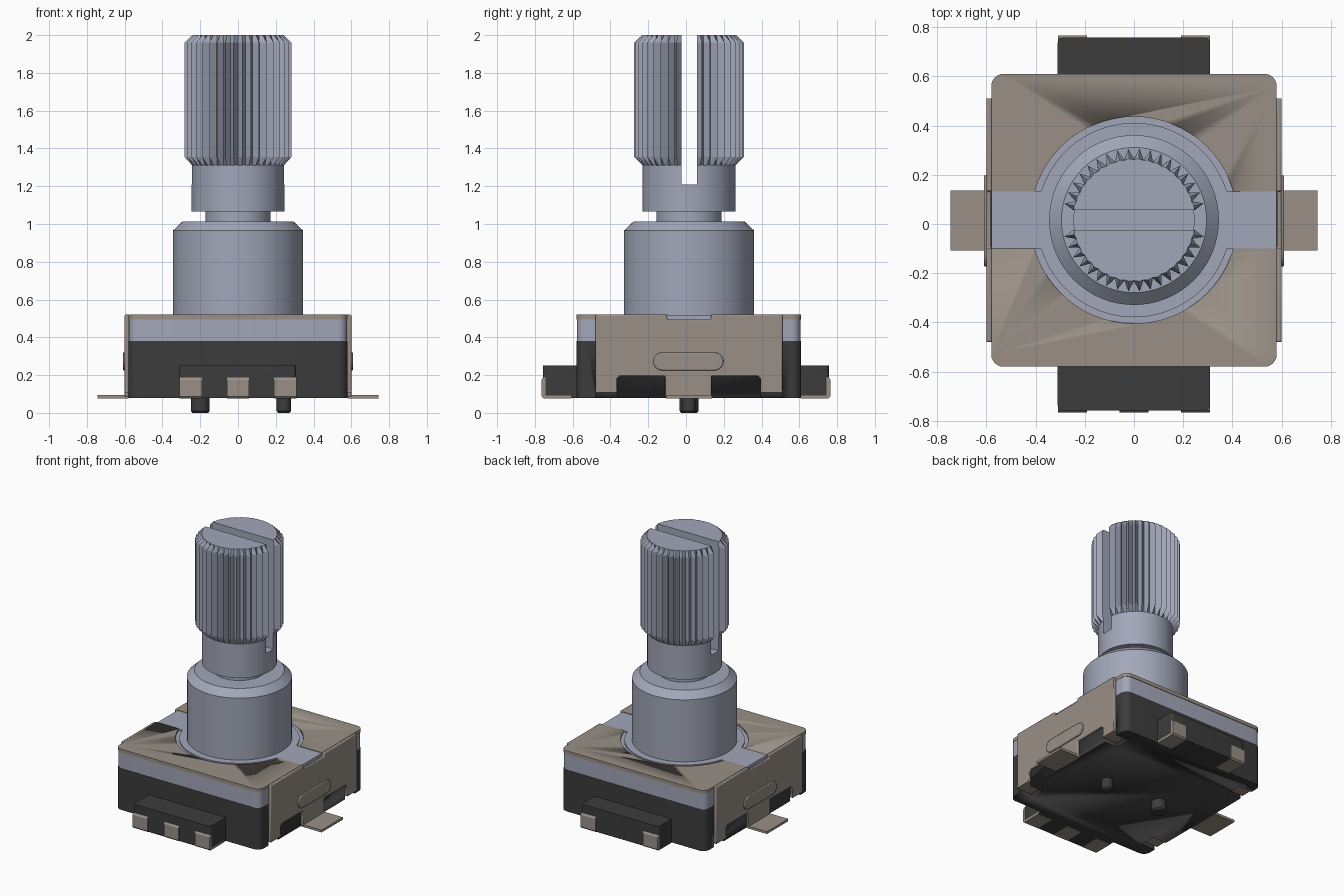
import bpy, bmesh
from math import cos, sin, pi, radians

CY = 0.016  # y of the shaft axis


def material(name, rgb):
    m = bpy.data.materials.new(name)
    m.use_nodes = True
    m.diffuse_color = (*rgb, 1)
    m.node_tree.nodes["Principled BSDF"].inputs["Base Color"].default_value = (*rgb, 1)
    return m


old = bpy.data.objects.get("Cube")
if old:
    bpy.data.objects.remove(old)

TAN = material("warm grey sheet metal", (0.32, 0.28, 0.24))
STEEL = material("blue grey metal", (0.36, 0.385, 0.48))
DARK = material("dark plastic", (0.045, 0.045, 0.045))


def finish(name, bm, mat):
    bmesh.ops.recalc_face_normals(bm, faces=bm.faces)
    me = bpy.data.meshes.new(name)
    bm.to_mesh(me)
    bm.free()
    me.materials.append(mat)
    ob = bpy.data.objects.new(name, me)
    bpy.context.collection.objects.link(ob)
    return ob


def smooth(ob):
    bpy.ops.object.select_all(action='DESELECT')
    ob.select_set(True)
    bpy.context.view_layer.objects.active = ob
    bpy.ops.object.shade_smooth_by_angle(angle=radians(30))


def prism(name, pts, axis, a, b, mat):
    """Extrude a 2D outline from a to b along an axis."""
    place = {'x': lambda u, v, w: (w, u, v),
             'y': lambda u, v, w: (u, w, v),
             'z': lambda u, v, w: (u, v, w)}[axis]
    bm = bmesh.new()
    low = [bm.verts.new(place(u, v, a)) for u, v in pts]
    high = [bm.verts.new(place(u, v, b)) for u, v in pts]
    bm.faces.new(low)
    bm.faces.new(high)
    for i in range(len(pts)):
        j = (i + 1) % len(pts)
        bm.faces.new((low[i], low[j], high[j], high[i]))
    ob = finish(name, bm, mat)
    smooth(ob)
    return ob


def rect(u0, u1, v0, v1, r=0.0, n=6):
    """Rectangle outline, with rounded corners when r is set."""
    if r == 0:
        return [(u0, v0), (u1, v0), (u1, v1), (u0, v1)]
    out = []
    centres = [(u1 - r, v1 - r), (u0 + r, v1 - r), (u0 + r, v0 + r), (u1 - r, v0 + r)]
    for k, (cu, cv) in enumerate(centres):
        for i in range(n + 1):
            t = (k + i / n) * pi / 2
            out.append((cu + r * cos(t), cv + r * sin(t)))
    return out


def circle(r, cx=0.0, cy=CY, n=64):
    return [(cx + r * cos(2 * pi * i / n), cy + r * sin(2 * pi * i / n)) for i in range(n)]


def stack(name, rings, mat, n=64, cx=0.0):
    """Closed round solid from (z, radius, tooth radius) rings."""
    bm = bmesh.new()
    rows = []
    for z, r, tip in rings:
        rows.append([bm.verts.new((cx + q * cos(2 * pi * i / n), CY + q * sin(2 * pi * i / n), z))
                     for i in range(n) for q in [tip if i % 2 else r]])
    for lo, hi in zip(rows, rows[1:]):
        for i in range(n):
            j = (i + 1) % n
            bm.faces.new((lo[i], lo[j], hi[j], hi[i]))
    bm.faces.new(rows[0])
    bm.faces.new(rows[-1])
    return finish(name, bm, mat)


def lathe(name, profile, mat, n=64, cx=0.0):
    ob = stack(name, [(z, r, r) for z, r in profile], mat, n, cx)
    smooth(ob)
    return ob


def cut(ob, *cutters):
    for c in cutters:
        mod = ob.modifiers.new("cut", 'BOOLEAN')
        mod.operation = 'DIFFERENCE'
        mod.solver = 'EXACT'
        mod.object = c
    deps = bpy.context.evaluated_depsgraph_get()
    me = bpy.data.meshes.new_from_object(ob.evaluated_get(deps))
    ob.modifiers.clear()
    ob.data = me
    for c in cutters:
        bpy.data.objects.remove(c)


def bevel(ob, width):
    mod = ob.modifiers.new("edge", 'BEVEL')
    mod.width = width
    mod.segments = 2
    mod.limit_method = 'ANGLE'
    mod.angle_limit = radians(50)


# Plastic base with recesses for the folded cover feet
FEET = [(-0.48, -0.365), (0.395, 0.51)]
base = prism("base", rect(-0.58, 0.58, -0.58, 0.608, 0.05), 'z', 0.08, 0.38, DARK)
cut(base, *[prism("cutter", rect(min(s * 0.47, s * 0.7), max(s * 0.47, s * 0.7), a, b),
                  'z', 0, 0.125, DARK) for s in (-1, 1) for a, b in FEET])

# Metal body layer
prism("body_layer", rect(-0.578, 0.578, -0.578, 0.606, 0.05), 'z', 0.38, 0.50, STEEL)

# Cover top with a round opening and a cross slot
cover = prism("cover_top", rect(-0.58, 0.58, -0.58, 0.61, 0.05), 'z', 0.495, 0.52, TAN)
cut(cover, prism("cutter", circle(0.42), 'z', 0.4, 0.6, TAN),
    prism("cutter", rect(-0.7, 0.7, -0.1, 0.133), 'z', 0.4, 0.6, TAN))

# Flange visible through the opening
lathe("flange_step", [(0.49, 0.42), (0.507, 0.42)], STEEL)
lathe("flange", [(0.49, 0.395), (0.516, 0.395)], STEEL)
prism("flange_strip", rect(-0.58, 0.58, -0.1, 0.133), 'z', 0.49, 0.516, STEEL)

for s, side in ((1, "left"), (-1, "right")):
    # Cover side plate with feet and a notch at the top
    plate = [(-0.48, 0.115), (-0.365, 0.115), (-0.365, 0.18), (-0.35, 0.195),
             (-0.11, 0.195), (-0.11, 0.085), (0.135, 0.085), (0.135, 0.195),
             (0.38, 0.195), (0.395, 0.18), (0.395, 0.115), (0.51, 0.115),
             (0.51, 0.52), (0.133, 0.52), (0.133, 0.495), (-0.1, 0.495),
             (-0.1, 0.52), (-0.48, 0.52)]
    wall = prism(side + "_cover_side", plate, 'x', s * 0.578, s * 0.6, TAN)
    bevel(wall, 0.006)
    for i, (a, b) in enumerate(FEET):
        prism(f"{side}_folded_foot_{i + 1}", rect(min(s * 0.48, s * 0.6), max(s * 0.48, s * 0.6), a, b),
              'z', 0.108, 0.124, TAN)
    # Outward solder tab
    prism(side + "_solder_tab", rect(min(s * 0.58, s * 0.745), max(s * 0.58, s * 0.745), -0.107, 0.137),
          'z', 0.077, 0.094, TAN)
    # Raised stadium rib
    rib = prism(side + "_side_rib", rect(-0.173, 0.198, 0.225, 0.32, 0.047), 'x', s * 0.59, s * 0.61, TAN)
    bevel(rib, 0.005)

# Terminal blocks and wrapped pins, front and back
for s, end, pins in ((-1, "front", (-0.25, 0, 0.25)), (1, "back", (-0.25, 0.25))):
    y0, y1 = sorted((s * 0.55, s * 0.757))
    prism(end + "_terminal_block", rect(-0.31, 0.308, y0, y1, 0.02), 'z', 0.08, 0.25, DARK)
    shape = [(0.61, 0.077), (0.755, 0.077), (0.765, 0.087), (0.765, 0.175),
             (0.755, 0.19), (0.745, 0.19), (0.745, 0.093), (0.61, 0.093)]
    for i, x in enumerate(pins):
        prism(f"{end}_pin_{i + 1}", [(s * y, z) for y, z in shape], 'x', x - 0.059, x + 0.059, TAN)

# Locating pegs under the base
for name, x, r in (("large_peg", -0.2, 0.05), ("small_peg", 0.243, 0.038)):
    lathe(name, [(0, r - 0.008), (0.01, r), (0.1, r)], DARK, 24, x)

# Threadless bushing and shaft neck
lathe("bushing", [(0.49, 0.345), (0.965, 0.345), (1.012, 0.295)], STEEL)
lathe("shaft_neck", [(1.0, 0.172), (1.08, 0.172)], STEEL, 48)


def slot():
    return prism("cutter", rect(-0.5, 0.5, -0.025, 0.057), 'z', 1.21, 2.2, STEEL)


# Slotted shaft and its knurled grip
shaft = lathe("shaft", [(1.065, 0.246), (1.312, 0.246)], STEEL)
cut(shaft, slot())
smooth(shaft)
grip = stack("knurled_grip", [(1.31, 0.245, 0.245), (1.355, 0.248, 0.291),
                              (1.96, 0.248, 0.291), (2.0, 0.246, 0.25)], STEEL, 80)
cut(grip, slot())
